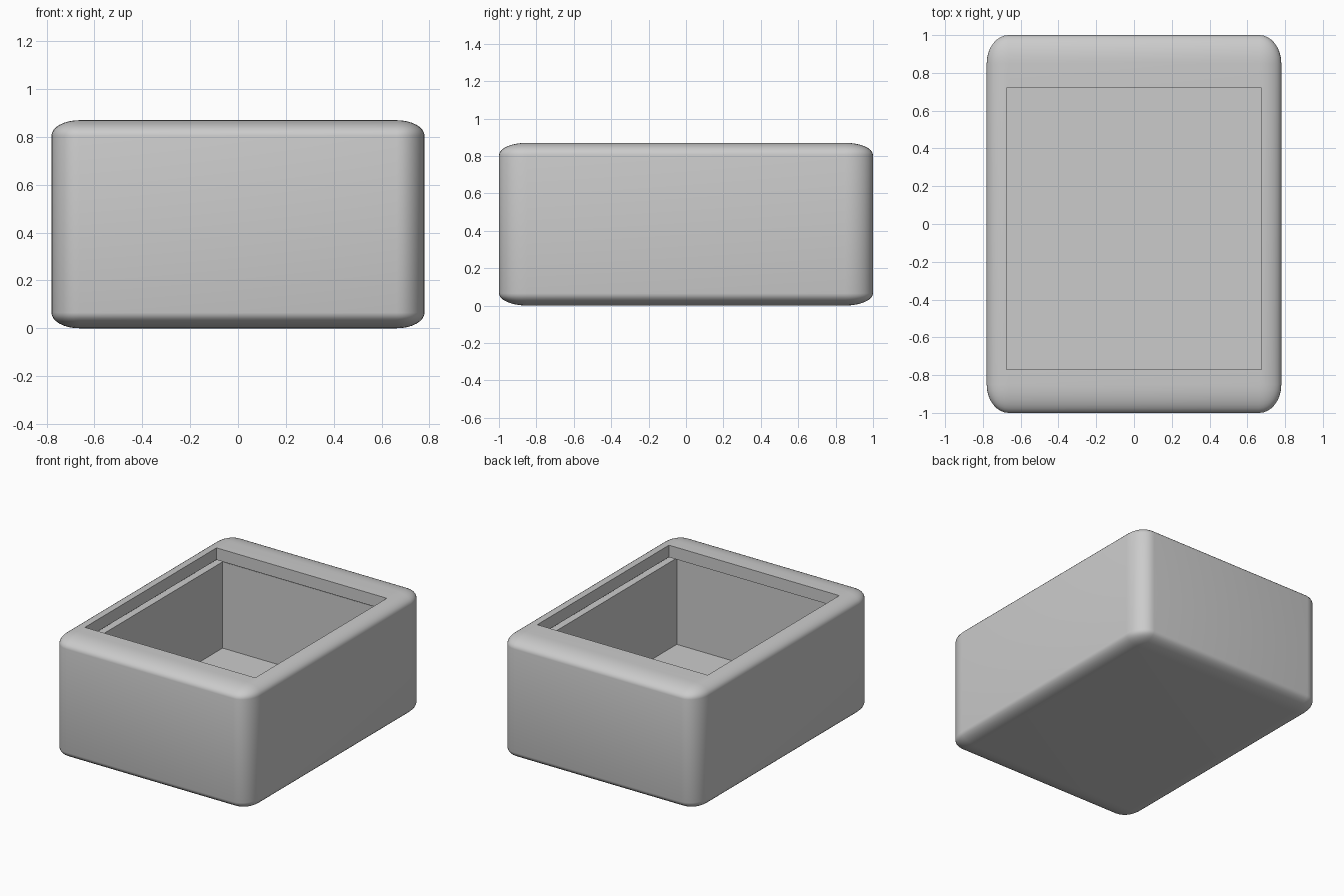
import bpy, bmesh
from mathutils import Vector

if "Cube" in bpy.data.objects:
    bpy.data.objects.remove(bpy.data.objects["Cube"])

grey = bpy.data.materials.new("plain grey")
grey.diffuse_color = (0.6, 0.6, 0.6, 1.0)
grey.use_nodes = True
grey.node_tree.nodes["Principled BSDF"].inputs["Base Color"].default_value = grey.diffuse_color


def box(name, lo, hi, bevel=0.0):
    """Box between two corners; bevel is a fraction of each dimension."""
    bm = bmesh.new()
    bmesh.ops.create_cube(bm, size=1.0)
    if bevel:
        bmesh.ops.bevel(bm, geom=bm.edges[:], offset=bevel, segments=8,
                        profile=0.5, affect='EDGES')
    lo, hi = Vector(lo), Vector(hi)
    bmesh.ops.scale(bm, vec=hi - lo, verts=bm.verts)
    bmesh.ops.translate(bm, vec=(lo + hi) / 2, verts=bm.verts)
    bmesh.ops.recalc_face_normals(bm, faces=bm.faces)
    me = bpy.data.meshes.new(name)
    bm.to_mesh(me)
    bm.free()
    me.materials.append(grey)
    ob = bpy.data.objects.new(name, me)
    bpy.context.collection.objects.link(ob)
    return ob


# rounded outer body (rounding stretches with the proportions)
body = box("box_body", (-0.78, -1, 0), (0.78, 1, 0.87), bevel=0.075)

# hollows: lid groove, inner cavity below it, top opening above it
cutters = [
    box("groove_cutter", (-0.725, -0.86, 0.743), (0.725, 0.82, 0.784)),
    box("cavity_cutter", (-0.675, -0.86, 0.125), (0.675, 0.79, 0.765)),
    box("opening_cutter", (-0.675, -0.77, 0.765), (0.675, 0.72, 1.0)),
]
bpy.context.view_layer.objects.active = body
body.select_set(True)
for cutter in cutters:
    cutter.hide_render = True
    mod = body.modifiers.new(cutter.name, 'BOOLEAN')
    mod.operation = 'DIFFERENCE'
    mod.solver = 'EXACT'
    mod.object = cutter
    bpy.ops.object.modifier_apply(modifier=mod.name)
    bpy.data.objects.remove(cutter)

bpy.ops.object.shade_smooth_by_angle(angle=0.52)
